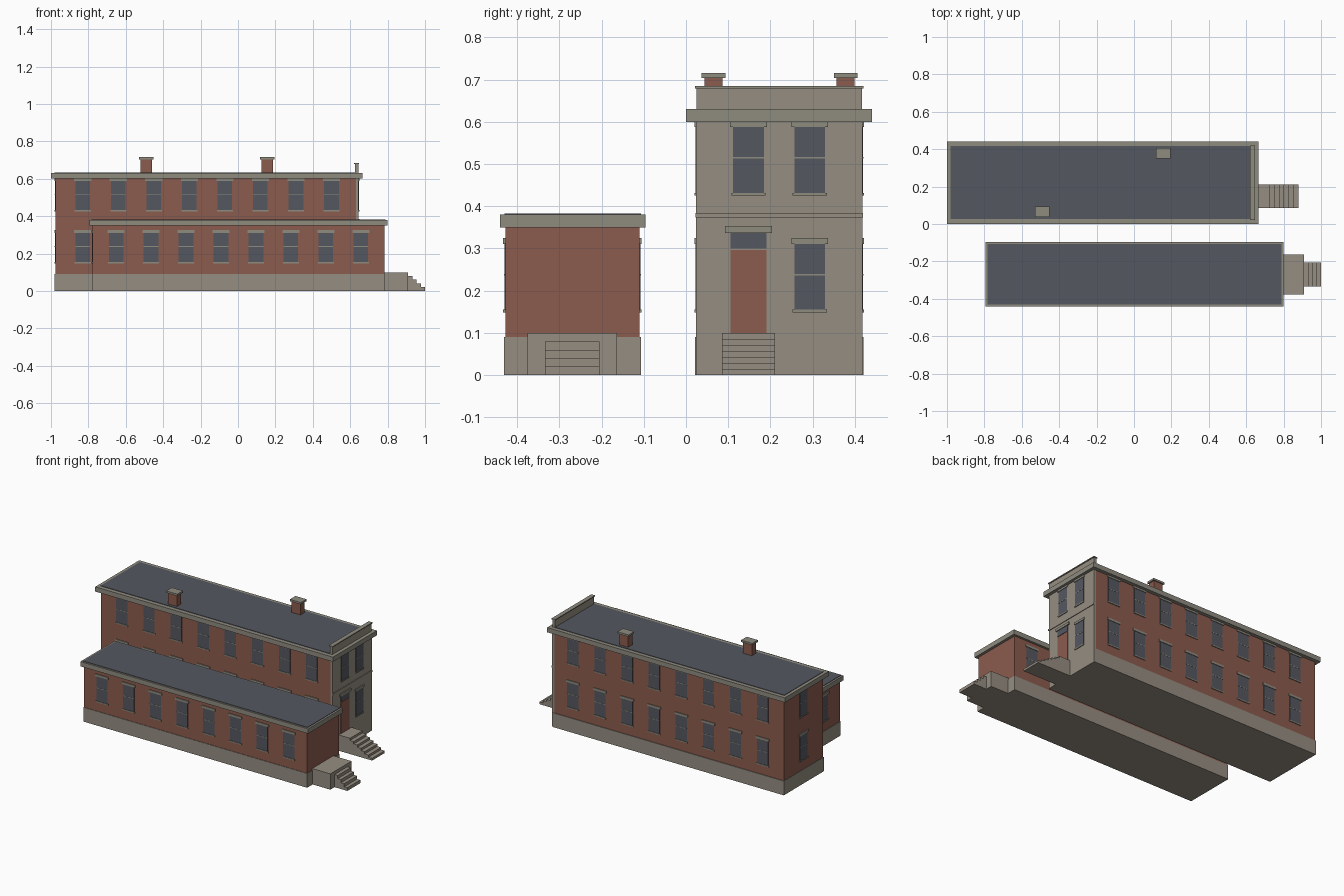
import bpy, bmesh
from mathutils import Matrix, Vector

if "Cube" in bpy.data.objects:
    bpy.data.objects.remove(bpy.data.objects["Cube"])


def material(name, rgb):
    m = bpy.data.materials.new(name)
    m.diffuse_color = (*rgb, 1)
    m.use_nodes = True
    m.node_tree.nodes["Principled BSDF"].inputs["Base Color"].default_value = m.diffuse_color
    return m


BRICK = material("red brick", (0.263, 0.107, 0.077))
STONE = material("warm stone", (0.305, 0.27, 0.223))
TRIM = material("grey trim", (0.275, 0.262, 0.213))
SLATE = material("slate blue", (0.09, 0.097, 0.118))


def boxes(name, mat, items):
    """One object made of boxes given as (x0, x1, y0, y1, z0, z1)."""
    bm = bmesh.new()
    for x0, x1, y0, y1, z0, z1 in items:
        mid = Vector((x0 + x1, y0 + y1, z0 + z1)) / 2
        size = Matrix.Diagonal((abs(x1 - x0), abs(y1 - y0), abs(z1 - z0), 1))
        bmesh.ops.create_cube(bm, size=1, matrix=Matrix.Translation(mid) @ size)
    me = bpy.data.meshes.new(name)
    bm.to_mesh(me)
    bm.free()
    me.materials.append(mat)
    ob = bpy.data.objects.new(name, me)
    bpy.context.collection.objects.link(ob)
    return ob


def plate(axis, sign, plane, u, w, z0, z1, depth):
    """Box on a wall: axis is the wall normal, u the centre along the wall."""
    a, b = plane - sign * 0.005, plane + sign * depth
    n = (min(a, b), max(a, b))
    s = (u - w / 2, u + w / 2)
    return (*n, *s, z0, z1) if axis == "x" else (*s, *n, z0, z1)


def windows(name, axis, sign, plane, centres, sills, w=0.078):
    glass, bars, lintels, ledges = [], [], [], []
    for z in sills:
        for u in centres:
            wall = (axis, sign, plane, u)
            glass.append(plate(*wall, w, z, z + 0.16, 0.002))
            bars.append(plate(*wall, w, z + 0.083, z + 0.087, 0.003))
            lintels.append(plate(*wall, w + 0.014, z + 0.158, z + 0.172, 0.005))
            ledges.append(plate(*wall, w + 0.008, z - 0.005, z + 0.002, 0.005))
    boxes(name + "_glass", SLATE, glass)
    boxes(name + "_sash_bars", TRIM, bars)
    boxes(name + "_lintels", TRIM, lintels)
    boxes(name + "_sills", TRIM, ledges)


def stairs(name, x0, x1, y0, y1, top, count):
    """Solid steps going down towards +x."""
    d = (x1 - x0) / count
    boxes(name, STONE, [(x0 + i * d, x0 + (i + 1) * d, y0, y1, 0, top * (count - i) / count)
                        for i in range(count)])


LOW, HIGH = 0.153, 0.43

# Tall building
boxes("tall_walls", BRICK, [(-0.977, 0.636, 0.025, 0.417, 0.05, 0.61)])
boxes("tall_base", STONE, [(-0.98, 0.638, 0.021, 0.421, 0, 0.09)])
boxes("tall_facade", STONE, [(0.63, 0.645, 0.024, 0.418, 0, 0.61)])
boxes("tall_cornice", TRIM, [(-1.0, 0.665, 0.0, 0.44, 0.60, 0.63)])
boxes("tall_roof", SLATE, [(-0.98, 0.625, 0.026, 0.416, 0.62, 0.633)])
boxes("parapet", STONE, [(0.626, 0.643, 0.025, 0.417, 0.62, 0.682)])
boxes("parapet_cap", TRIM, [(0.621, 0.648, 0.021, 0.421, 0.679, 0.685)])
boxes("string_course", STONE, [(0.64, 0.649, 0.023, 0.419, 0.373, 0.384)])

side = [-0.83 + 0.19 * i for i in range(8)]
windows("tall_front", "y", -1, 0.025, side, (LOW, HIGH))
windows("tall_back", "y", 1, 0.417, side, (LOW, HIGH))
windows("tall_end", "x", -1, -0.977, [0.221], (LOW, HIGH))
windows("facade_upper", "x", 1, 0.645, [0.148, 0.293], (HIGH,), 0.073)
windows("facade_lower", "x", 1, 0.645, [0.293], (LOW,), 0.073)

# Entrance
door = ("x", 1, 0.645, 0.148)
boxes("door", BRICK, [plate(*door, 0.086, 0.10, 0.297, 0.003)])
boxes("door_transom", SLATE, [plate(*door, 0.086, 0.30, 0.338, 0.003)])
boxes("door_lintel", TRIM, [plate(*door, 0.112, 0.337, 0.353, 0.007)])
boxes("entrance_landing", STONE, [(0.64, 0.725, 0.085, 0.211, 0, 0.10)])
stairs("entrance_steps", 0.725, 0.88, 0.085, 0.211, 0.0857, 6)

# Chimneys
for tag, cx, cy in (("front", -0.49, 0.065), ("back", 0.157, 0.378)):
    boxes(tag + "_chimney", BRICK, [(cx - 0.031, cx + 0.031, cy - 0.021, cy + 0.021, 0.62, 0.707)])
    boxes(tag + "_chimney_cap", TRIM, [(cx - 0.039, cx + 0.039, cy - 0.028, cy + 0.028, 0.704, 0.716)])

# Low building
boxes("low_walls", BRICK, [(-0.778, 0.783, -0.428, -0.11, 0.05, 0.36)])
boxes("low_base", STONE, [(-0.781, 0.786, -0.431, -0.107, 0, 0.09)])
boxes("low_cornice", TRIM, [(-0.795, 0.80, -0.441, -0.096, 0.35, 0.38)])
boxes("low_roof", SLATE, [(-0.783, 0.788, -0.43, -0.107, 0.37, 0.383)])
side = [-0.652 + 0.187 * i for i in range(8)]
windows("low_front", "y", -1, -0.428, side, (LOW,))
windows("low_back", "y", 1, -0.11, side, (LOW,))
windows("low_end", "x", -1, -0.778, [-0.27], (LOW,))

# Side stoop
boxes("side_landing", STONE, [(0.78, 0.91, -0.376, -0.164, 0, 0.10)])
stairs("side_steps", 0.91, 1.0, -0.334, -0.205, 0.08, 4)
